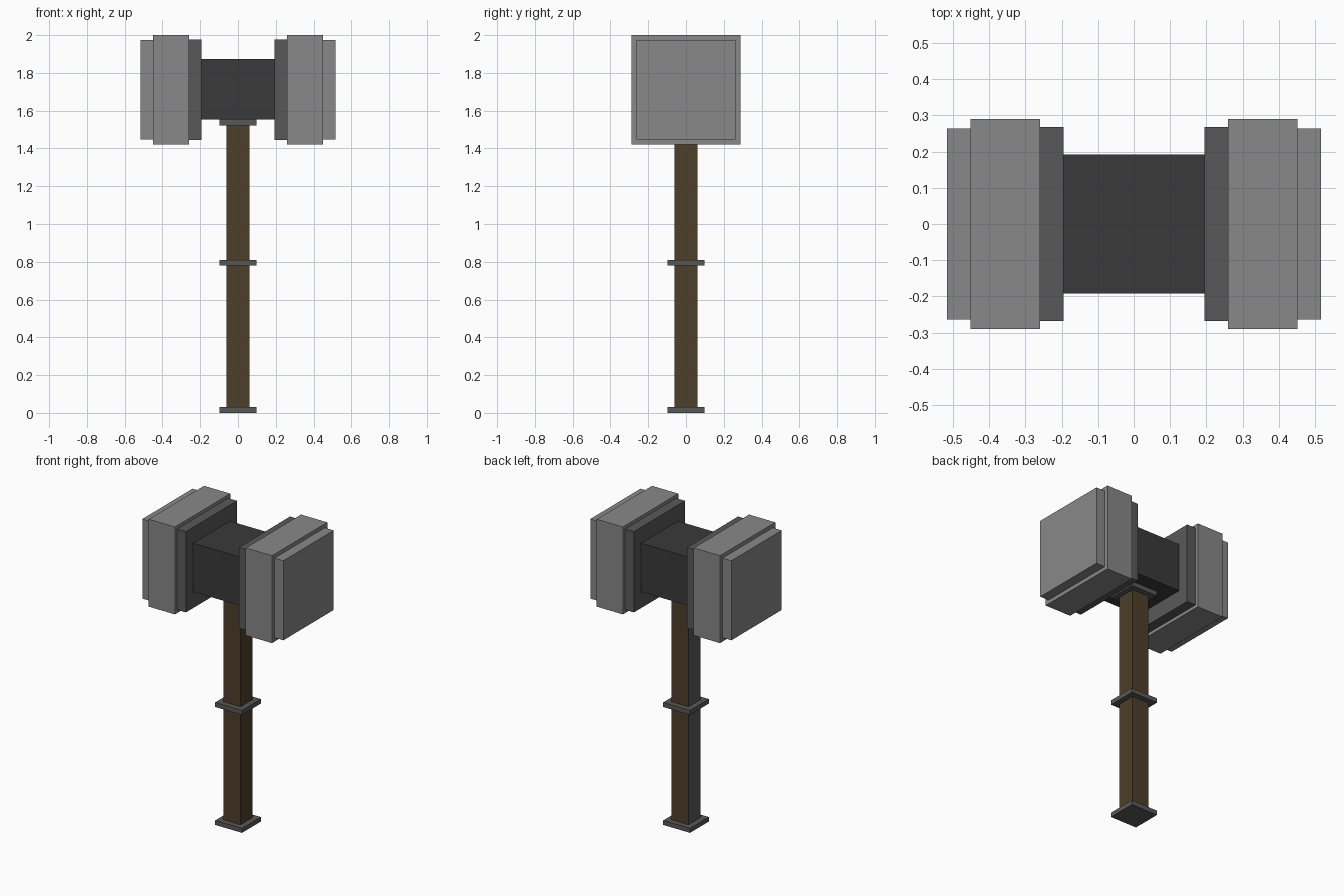
import bpy, bmesh

cube = bpy.data.objects.get("Cube")
if cube:
    bpy.data.objects.remove(cube, do_unlink=True)


def srgb(hex_value):
    """Turn a hex colour into linear RGBA."""
    channels = [((hex_value >> s) & 255) / 255 for s in (16, 8, 0)]
    return [c / 12.92 if c <= 0.04045 else ((c + 0.055) / 1.055) ** 2.4
            for c in channels] + [1.0]


def material(name, hex_value):
    mat = bpy.data.materials.new(name)
    mat.use_nodes = True
    mat.diffuse_color = srgb(hex_value)
    bsdf = mat.node_tree.nodes["Principled BSDF"]
    bsdf.inputs["Base Color"].default_value = srgb(hex_value)
    return mat


light_grey = material("light_grey_steel", 0x888888)
mid_grey = material("mid_grey_steel", 0x595959)
dark_grey = material("dark_grey_iron", 0x3A3A3A)
brown = material("brown_wood", 0x4D3F2A)


def box(name, x, y, z, mat):
    """Flat-shaded box from (min, max) ranges on each axis."""
    bm = bmesh.new()
    bmesh.ops.create_cube(bm, size=1)
    for v in bm.verts:
        v.co = [r[0] if c < 0 else r[1] for c, r in zip(v.co, (x, y, z))]
    mesh = bpy.data.meshes.new(name)
    bm.to_mesh(mesh)
    bm.free()
    mesh.materials.append(mat)
    obj = bpy.data.objects.new(name, mesh)
    bpy.context.collection.objects.link(obj)
    return obj


def span(half, centre=0.0):
    return (centre - half, centre + half)


# Handle: brown wood with one grey side facing -x
handle = box("handle", span(0.062), span(0.062), (0.02, 1.54), brown)
handle.data.materials.append(mid_grey)
for face in handle.data.polygons:
    if face.normal.x < -0.5:
        face.material_index = 1

# Square bands around the handle
for name, z in (("pommel_band", 0.0), ("middle_band", 0.78), ("top_band", 1.522)):
    box(name, span(0.098), span(0.098), (z, z + 0.03), mid_grey)

# Head core
HEAD_Z = 1.711
box("head_core", span(0.194), span(0.192), (1.552, 1.873), dark_grey)

# Stepped striking ends: name, inner x, outer x, half width, material
STEPS = (
    ("collar", 0.194, 0.259, 0.267, mid_grey),
    ("block", 0.259, 0.451, 0.289, light_grey),
    ("striking_face", 0.451, 0.516, 0.263, light_grey),
)
for side, sign in (("left", 1), ("right", -1)):
    for part, inner, outer, half, mat in STEPS:
        x = sorted((sign * inner, sign * outer))
        box(f"{side}_{part}", x, span(half), span(half, HEAD_Z), mat)
